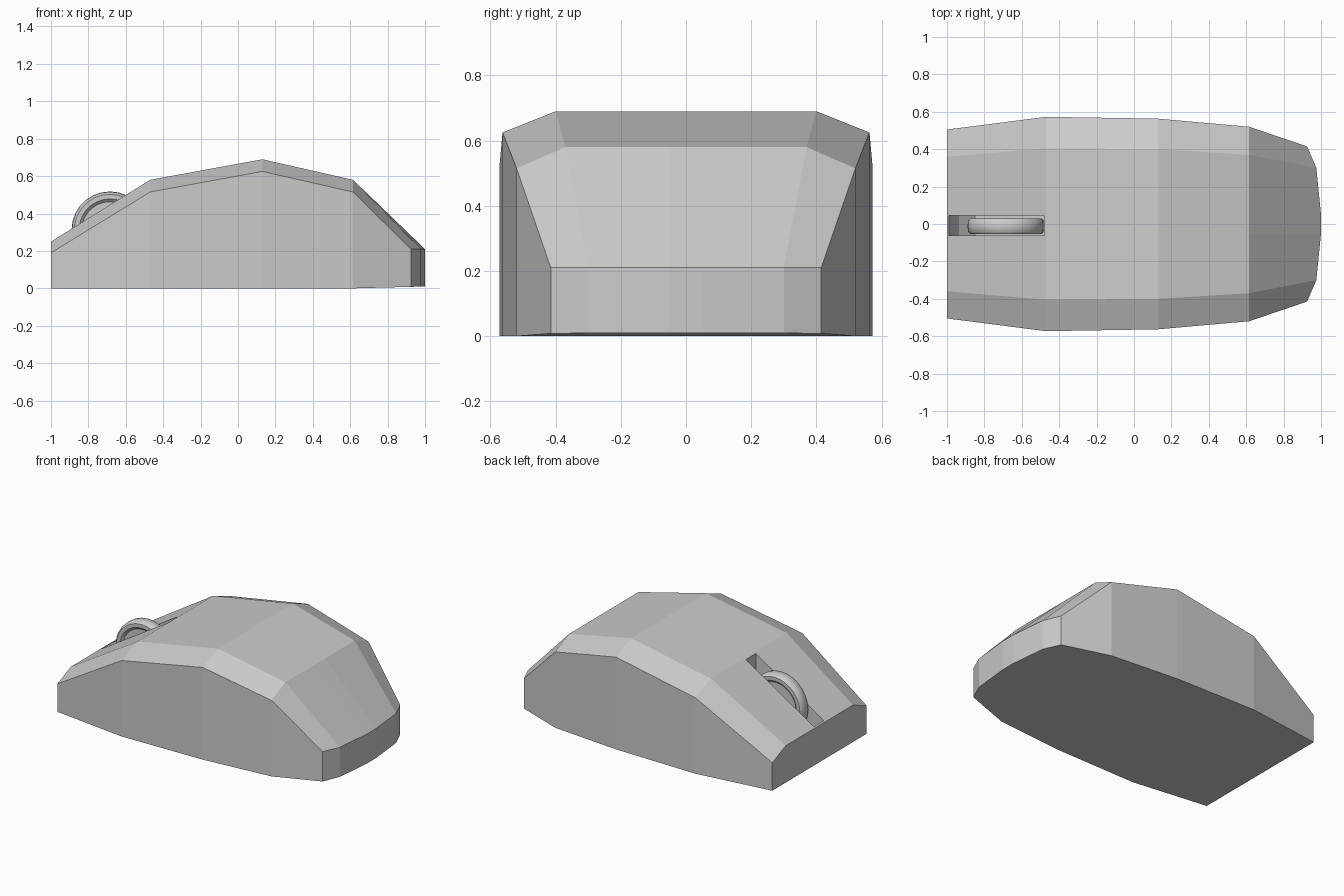
import bpy, bmesh, math

if "Cube" in bpy.data.objects:
    bpy.data.objects.remove(bpy.data.objects["Cube"])


def make_object(name, bm):
    bmesh.ops.recalc_face_normals(bm, faces=bm.faces)
    me = bpy.data.meshes.new(name)
    bm.to_mesh(me)
    bm.free()
    ob = bpy.data.objects.new(name, me)
    bpy.context.collection.objects.link(ob)
    return ob


# Body: lofted cross-sections (x, half width, top half width, shoulder z, top z)
sections = [(-1.0, 0.505, 0.36, 0.19, 0.25),
            (-0.47, 0.573, 0.405, 0.515, 0.58),
            (0.13, 0.563, 0.40, 0.625, 0.69),
            (0.615, 0.52, 0.37, 0.515, 0.58)]
bm = bmesh.new()
rings = []
for x, hw, tw, zs, zt in sections:
    half = [(-hw, 0), (-hw, zs), (-tw, zt), (-0.05, zt)]
    pts = half + [(-y, z) for y, z in reversed(half)]
    rings.append([bm.verts.new((x, y, z)) for y, z in pts])

for a, b in zip(rings, rings[1:]):
    for i in range(8):
        j = (i + 1) % 8
        bm.faces.new((a[i], a[j], b[j], b[i]))
bm.faces.new(rings[0])

# Rounded heel: low vertical wall joined to the last section
heel = [(0.925, -0.415), (0.975, -0.30), (1.0, -0.05)]
heel += [(x, -y) for x, y in reversed(heel)]
top = [bm.verts.new((x, y, 0.21)) for x, y in heel]
low = [bm.verts.new((x, y, (x - 0.615) * 0.026)) for x, y in heel]
last = rings[-1]
for i in range(5):
    bm.faces.new((last[i + 1], last[i + 2], top[i + 1], top[i]))
    bm.faces.new((top[i], top[i + 1], low[i + 1], low[i]))
bm.faces.new((last[0], last[1], top[0], low[0]))
bm.faces.new((last[6], last[7], low[5], top[5]))
bm.faces.new([last[0]] + low + [last[7]])
body = make_object("mouse_body", bm)

# Wheel slot cutter: side profile extruded across y
profile = [(-0.99, 0.50), (-0.99, 0.25), (-0.935, 0.15), (-0.85, 0.08),
           (-0.48, 0.08), (-0.48, 0.80)]
bm = bmesh.new()
sides = [[bm.verts.new((x, y, z)) for x, z in profile] for y in (-0.062, 0.045)]
for s in sides:
    bm.faces.new(s)
for i in range(len(profile)):
    j = (i + 1) % len(profile)
    bm.faces.new((sides[0][i], sides[0][j], sides[1][j], sides[1][i]))
cutter = make_object("slot_cutter", bm)
cutter.hide_render = True
cutter.hide_set(True)
mod = body.modifiers.new("slot", 'BOOLEAN')
mod.operation = 'DIFFERENCE'
mod.solver = 'EXACT'
mod.object = cutter

# Scroll wheel: turned profile (radius, y) with rounded tread and recessed sides
turned = [(0.15, -0.028), (0.165, -0.042), (0.19, -0.042), (0.202, -0.03),
          (0.205, 0.0)]
turned += [(r, -y) for r, y in reversed(turned[:-1])]
n = 28
bm = bmesh.new()
loops = [[bm.verts.new((r * math.cos(2 * math.pi * k / n), y,
                        r * math.sin(2 * math.pi * k / n))) for k in range(n)]
         for r, y in turned]
for a, b in zip(loops, loops[1:]):
    for k in range(n):
        m = (k + 1) % n
        bm.faces.new((a[k], a[m], b[m], b[k]))
bm.faces.new(loops[0])
bm.faces.new(loops[-1])
wheel = make_object("scroll_wheel", bm)
wheel.location = (-0.685, -0.012, 0.313)
bpy.context.view_layer.objects.active = wheel
wheel.select_set(True)
bpy.ops.object.shade_smooth_by_angle(angle=math.radians(40))
